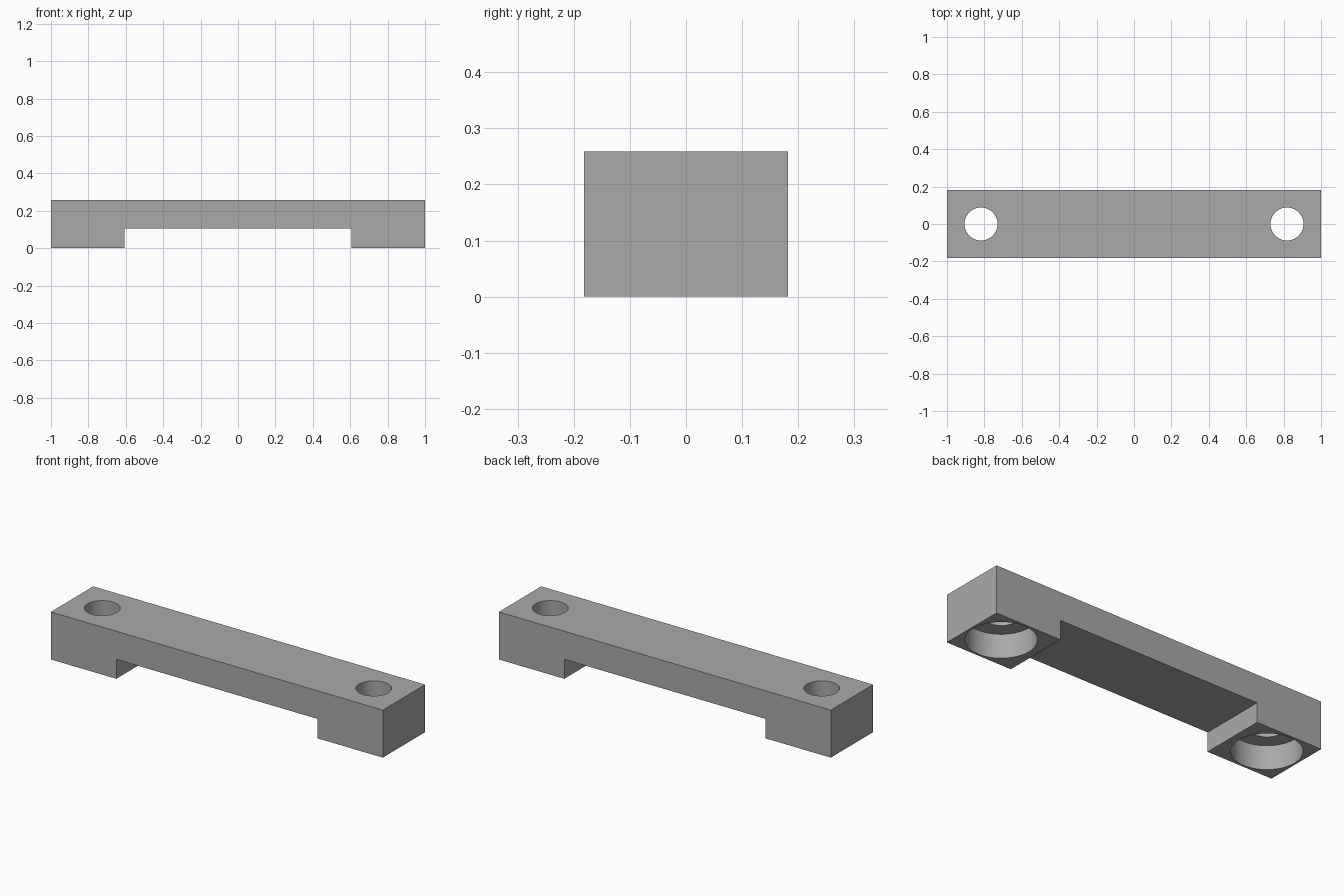
import bpy, bmesh, math

if "Cube" in bpy.data.objects:
    bpy.data.objects.remove(bpy.data.objects["Cube"], do_unlink=True)

HEIGHT, HALF_DEPTH = 0.259, 0.182
STEP_X, STEP_Z = 0.606, 0.106
HOLE_X, HOLE_R = 0.818, 0.088
BORE_R, BORE_DEPTH = 0.171, 0.13

grey = bpy.data.materials.new("plain grey")
grey.use_nodes = True
colour = (0.4, 0.4, 0.4, 1)
grey.diffuse_color = colour
grey.node_tree.nodes["Principled BSDF"].inputs["Base Color"].default_value = colour

# Bridge-shaped side profile, extruded front to back
profile = [(-1, 0), (-STEP_X, 0), (-STEP_X, STEP_Z), (STEP_X, STEP_Z),
           (STEP_X, 0), (1, 0), (1, HEIGHT), (-1, HEIGHT)]
bm = bmesh.new()
face = bm.faces.new([bm.verts.new((x, -HALF_DEPTH, z)) for x, z in profile])
ext = bmesh.ops.extrude_face_region(bm, geom=[face])
moved = [v for v in ext["geom"] if isinstance(v, bmesh.types.BMVert)]
bmesh.ops.translate(bm, verts=moved, vec=(0, 2 * HALF_DEPTH, 0))
bmesh.ops.recalc_face_normals(bm, faces=bm.faces)
mesh = bpy.data.meshes.new("mounting_bar")
bm.to_mesh(mesh)
bm.free()
bar = bpy.data.objects.new("mounting_bar", mesh)
bpy.context.collection.objects.link(bar)
mesh.materials.append(grey)


def drill(name, x, radius, bottom, top):
    """Cut a vertical round hole through the bar."""
    bpy.ops.mesh.primitive_cylinder_add(
        vertices=64, radius=radius, depth=top - bottom,
        location=(x, 0, (top + bottom) / 2))
    cutter = bpy.context.object
    cutter.name = name
    cutter.data.materials.append(grey)
    bpy.ops.object.select_all(action="DESELECT")
    bar.select_set(True)
    bpy.context.view_layer.objects.active = bar
    mod = bar.modifiers.new(name, "BOOLEAN")
    mod.operation, mod.solver, mod.object = "DIFFERENCE", "EXACT", cutter
    bpy.ops.object.modifier_apply(modifier=mod.name)
    bpy.data.objects.remove(cutter, do_unlink=True)


# Screw holes with wide counterbores underneath
for side, label in ((-1, "right"), (1, "left")):
    drill(label + "_counterbore", side * HOLE_X, BORE_R, -0.1, BORE_DEPTH)
    drill(label + "_screw_hole", side * HOLE_X, HOLE_R, 0.05, HEIGHT + 0.1)

bpy.ops.object.shade_smooth_by_angle(angle=math.radians(30))
